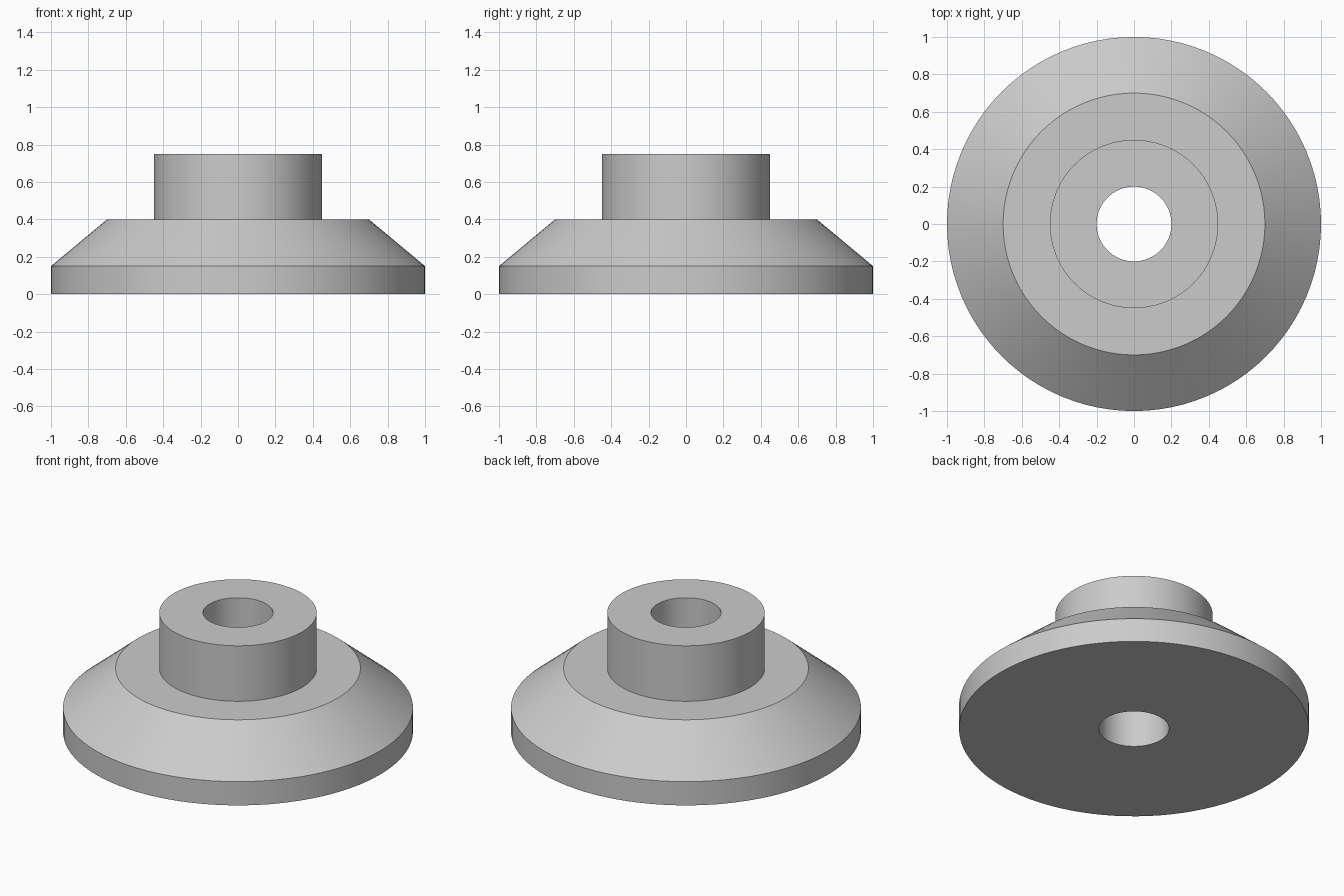
import bpy
import bmesh
from math import cos, sin, tau, radians

SEGMENTS = 96

cube = bpy.data.objects.get("Cube")
if cube:
    bpy.data.objects.remove(cube, do_unlink=True)


def make_material(name, color):
    mat = bpy.data.materials.new(name)
    mat.use_nodes = True
    mat.diffuse_color = color
    mat.node_tree.nodes["Principled BSDF"].inputs["Base Color"].default_value = color
    return mat


def lathe(name, profile, mat):
    """Turn a closed (radius, height) profile around the z axis."""
    bm = bmesh.new()
    rings = []
    for i in range(SEGMENTS):
        a = tau * i / SEGMENTS
        rings.append([bm.verts.new((r * cos(a), r * sin(a), z)) for r, z in profile])
    for i, ring in enumerate(rings):
        following = rings[(i + 1) % SEGMENTS]
        for j in range(len(profile)):
            k = (j + 1) % len(profile)
            bm.faces.new((ring[j], following[j], following[k], ring[k]))
    bmesh.ops.recalc_face_normals(bm, faces=bm.faces)
    mesh = bpy.data.meshes.new(name)
    bm.to_mesh(mesh)
    bm.free()
    mesh.materials.append(mat)
    obj = bpy.data.objects.new(name, mesh)
    bpy.context.collection.objects.link(obj)
    bpy.ops.object.select_all(action='DESELECT')
    obj.select_set(True)
    bpy.context.view_layer.objects.active = obj
    bpy.ops.object.shade_smooth_by_angle(angle=radians(30))
    return obj


grey = make_material("plain_grey", (0.6, 0.6, 0.6, 1.0))

# Rim, sloped shoulder, hub and through bore as one turned body
bore, hub, shoulder, rim = 0.20, 0.45, 0.70, 1.0
lathe("flanged_hub", [
    (bore, 0), (rim, 0), (rim, 0.15), (shoulder, 0.40),
    (hub, 0.40), (hub, 0.75), (bore, 0.75),
], grey)
